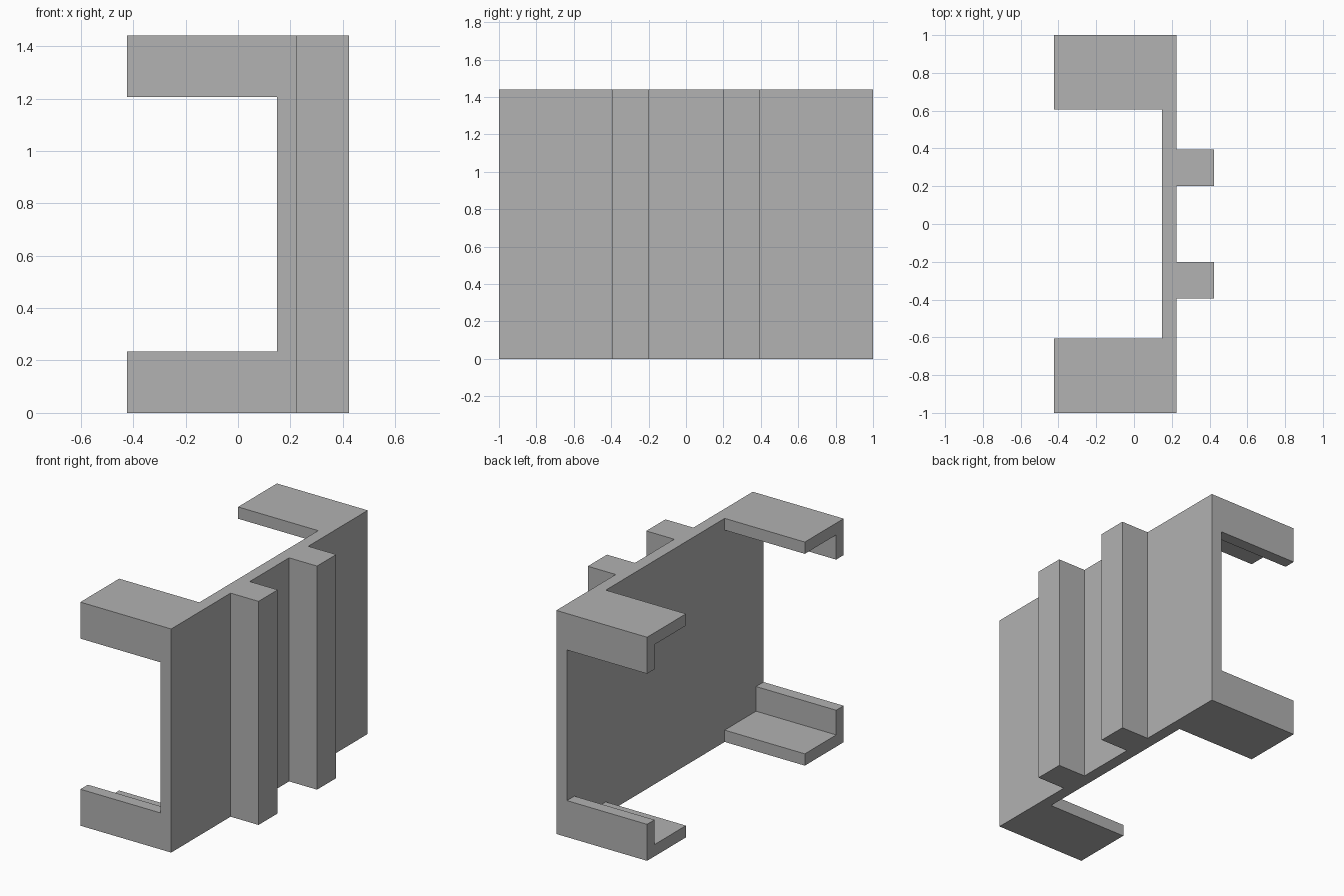
import bpy
import bmesh
from mathutils import Vector

cube = bpy.data.objects.get("Cube")
if cube:
    bpy.data.objects.remove(cube, do_unlink=True)

# Overall dimensions
HEIGHT = 1.44
MID = HEIGHT / 2
HALF_DEPTH = 1.0
FRONT_X, BACK_X = -0.423, 0.423
WALL_IN, WALL_OUT = 0.148, 0.224
THICK = 0.076
ARM_WIDTH = 0.395
LIP_HEIGHT = 0.235
RIB_IN, RIB_OUT = 0.2, 0.395

grey = bpy.data.materials.new("plain_grey")
grey.use_nodes = True
colour = (0.445, 0.445, 0.445, 1)
grey.diffuse_color = colour
grey.node_tree.nodes["Principled BSDF"].inputs["Base Color"].default_value = colour


def extrude_outline(name, points, direction):
    """Close an outline into a face and extrude it into a solid centred on MID."""
    bm = bmesh.new()
    face = bm.faces.new([bm.verts.new(p) for p in points])
    result = bmesh.ops.extrude_face_region(bm, geom=[face])
    moved = [v for v in result["geom"] if isinstance(v, bmesh.types.BMVert)]
    bmesh.ops.translate(bm, verts=moved, vec=Vector(direction))
    bmesh.ops.recalc_face_normals(bm, faces=bm.faces)
    mesh = bpy.data.meshes.new(name)
    bm.to_mesh(mesh)
    bm.free()
    mesh.materials.append(grey)
    obj = bpy.data.objects.new(name, mesh)
    obj.location.z = MID
    bpy.context.collection.objects.link(obj)
    return obj


# Wall with two upright ribs, drawn as one plan outline
plan = [(WALL_IN, -HALF_DEPTH), (WALL_OUT, -HALF_DEPTH)]
for a, b in ((-RIB_OUT, -RIB_IN), (RIB_IN, RIB_OUT)):
    plan += [(WALL_OUT, a), (BACK_X, a), (BACK_X, b), (WALL_OUT, b)]
plan += [(WALL_OUT, HALF_DEPTH), (WALL_IN, HALF_DEPTH)]
extrude_outline("ribbed_wall", [(x, y, -MID) for x, y in plan], (0, 0, HEIGHT))

# Angle-section arm, mirrored to all four corners
inner, outer = HALF_DEPTH - ARM_WIDTH, HALF_DEPTH
section = [(inner, -MID), (outer, -MID), (outer, LIP_HEIGHT - MID),
           (outer - THICK, LIP_HEIGHT - MID), (outer - THICK, THICK - MID),
           (inner, THICK - MID)]
arms = extrude_outline("corner_arms", [(FRONT_X, y, z) for y, z in section],
                       (WALL_IN - FRONT_X, 0, 0))
mirror = arms.modifiers.new("four_corners", "MIRROR")
mirror.use_axis = (False, True, True)
mirror.use_mirror_merge = False
